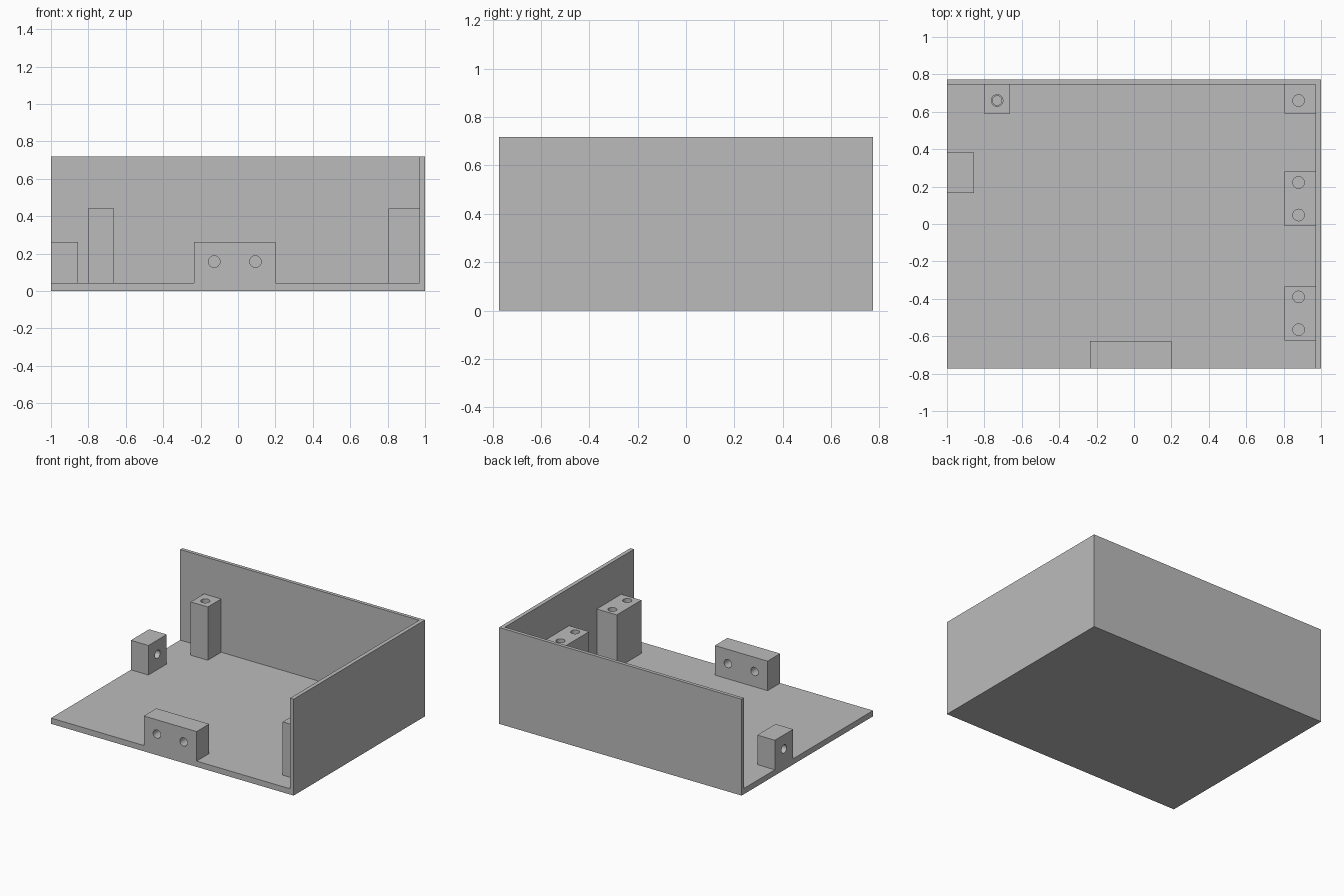
import bpy, bmesh, math
from mathutils import Matrix

if "Cube" in bpy.data.objects:
    bpy.data.objects.remove(bpy.data.objects["Cube"])

X, Y, H = 1.0, 0.773, 0.718      # outer half sizes and height
WX, WY, FLOOR = 0.97, 0.747, 0.043  # inner wall faces and floor top
R = 0.031                        # screw hole radius

grey = bpy.data.materials.new("grey plastic")
grey.diffuse_color = (0.50, 0.50, 0.50, 1)
grey.use_nodes = True
grey.node_tree.nodes["Principled BSDF"].inputs["Base Color"].default_value = grey.diffuse_color


def finish(name, bm):
    me = bpy.data.meshes.new(name)
    bm.to_mesh(me)
    bm.free()
    me.materials.append(grey)
    ob = bpy.data.objects.new(name, me)
    bpy.context.collection.objects.link(ob)
    return ob


def box(name, x0, x1, y0, y1, z0, z1):
    bm = bmesh.new()
    bmesh.ops.create_cube(bm, size=1)
    for v in bm.verts:
        v.co = ((x0 + x1) / 2 + v.co.x * (x1 - x0),
                (y0 + y1) / 2 + v.co.y * (y1 - y0),
                (z0 + z1) / 2 + v.co.z * (z1 - z0))
    return finish(name, bm)


def rod(name, centre, axis, radius, length):
    bm = bmesh.new()
    turn = {'X': Matrix.Rotation(math.pi / 2, 4, 'Y'),
            'Y': Matrix.Rotation(math.pi / 2, 4, 'X'),
            'Z': Matrix.Identity(4)}[axis]
    bmesh.ops.create_cone(bm, cap_ends=True, segments=32, radius1=radius,
                          radius2=radius, depth=length,
                          matrix=Matrix.Translation(centre) @ turn)
    return finish(name, bm)


def cut(ob, cutter):
    mod = ob.modifiers.new("cut", 'BOOLEAN')
    mod.operation, mod.solver, mod.object = 'DIFFERENCE', 'EXACT', cutter
    cutter.hide_render = True
    bpy.context.view_layer.objects.active = ob
    bpy.ops.object.modifier_apply(modifier=mod.name)
    bpy.data.objects.remove(cutter, do_unlink=True)


def smooth_holes(ob):
    bpy.ops.object.select_all(action='DESELECT')
    ob.select_set(True)
    bpy.context.view_layer.objects.active = ob
    bpy.ops.object.shade_smooth_by_angle(angle=math.radians(30))


# Tray: floor, back wall and right wall in one piece
tray = box("tray", -X, X, -Y, Y, 0, H)
cut(tray, box("cavity", -X - 0.2, WX, -Y - 0.2, WY, FLOOR, H + 0.2))

# Mounting posts: name, x range, y range, hole x, hole ys
POST_TOP, DEPTH = 0.44, 0.25
posts = [
    ("right_post_front", 0.805, WX, -0.623, -0.335, 0.88, (-0.565, -0.39)),
    ("right_post_middle", 0.805, WX, -0.01, 0.28, 0.88, (0.048, 0.222)),
    ("corner_post", 0.805, WX, 0.59, WY, 0.88, (0.66,)),
    ("back_post", -0.803, -0.662, 0.59, WY, -0.732, (0.66,)),
]
for name, x0, x1, y0, y1, hx, hys in posts:
    post = box(name, x0, x1, y0, y1, FLOOR, POST_TOP)
    for hy in hys:
        cut(post, rod("drill", (hx, hy, POST_TOP), 'Z', R, 2 * DEPTH))
        if name == "back_post":   # narrower step at the bottom
            cut(post, rod("drill", (hx, hy, POST_TOP - DEPTH), 'Z', 0.025, 0.1))
    smooth_holes(post)

# Low edge blocks with holes drilled right through
LOW, HOLE_Z = 0.263, 0.157
front_block = box("front_block", -0.235, 0.2, -Y, -0.625, FLOOR, LOW)
for hx in (-0.127, 0.093):
    cut(front_block, rod("drill", (hx, -0.7, HOLE_Z), 'Y', R, 0.5))
smooth_holes(front_block)

left_block = box("left_block", -X, -0.855, 0.167, 0.382, FLOOR, LOW)
cut(left_block, rod("drill", (-0.93, 0.274, HOLE_Z), 'X', R, 0.5))
smooth_holes(left_block)
